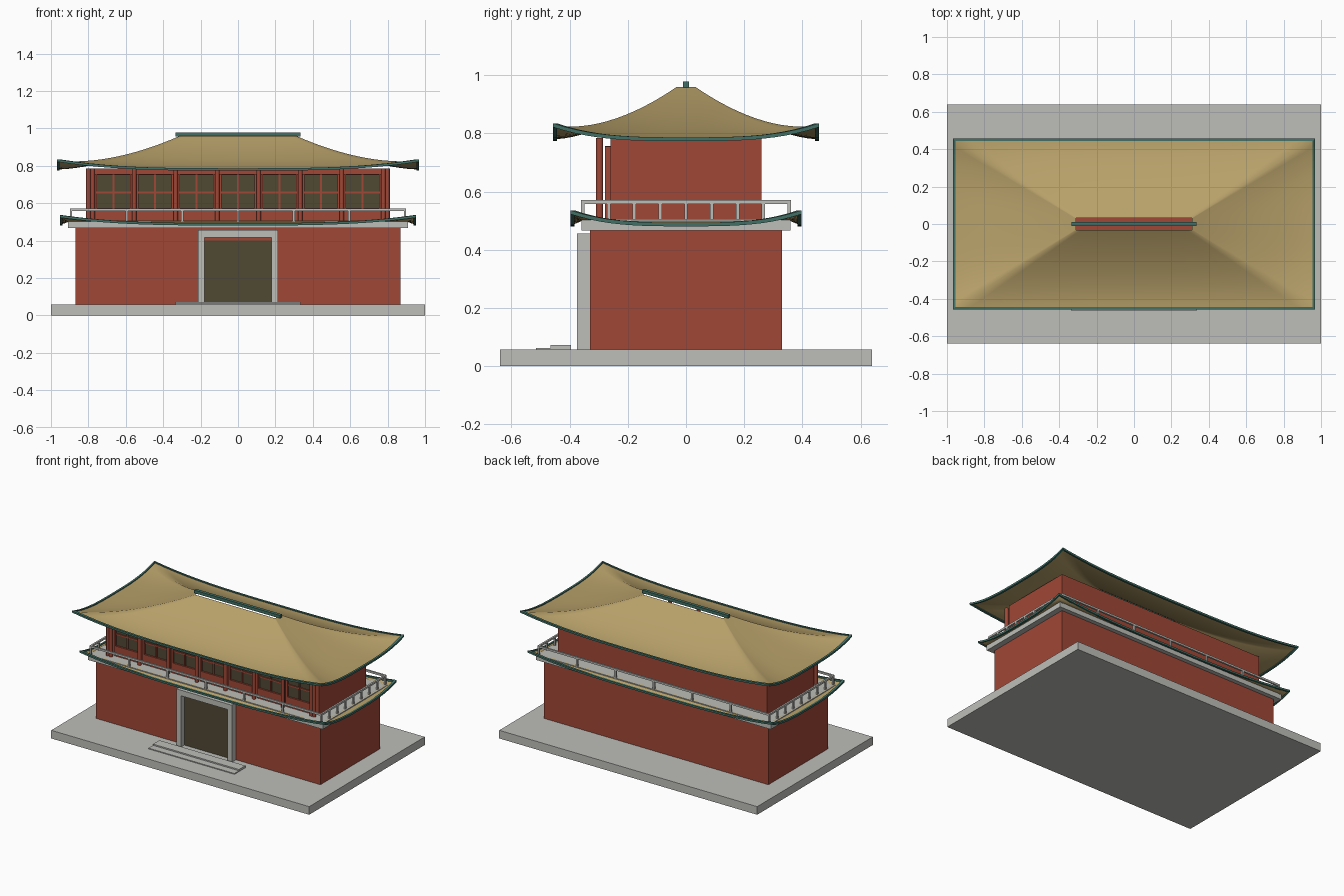
import bpy, bmesh, math
from mathutils import Matrix

if "Cube" in bpy.data.objects:
    bpy.data.objects.remove(bpy.data.objects["Cube"])


def material(name, rgb):
    m = bpy.data.materials.new(name)
    lin = [((c / 255 + 0.055) / 1.055) ** 2.4 for c in rgb]
    m.diffuse_color = (*lin, 1)
    m.use_nodes = True
    m.node_tree.nodes["Principled BSDF"].inputs["Base Color"].default_value = m.diffuse_color
    return m


STONE = material("pale_stone", (190, 191, 186))
RED = material("brick_red", (160, 71, 54))
GOLD = material("ochre_tile", (184, 161, 106))
TEAL = material("teal_trim", (66, 112, 101))
DARK = material("dark_brown", (80, 72, 51))


def finish(name, bm, mat, smooth=False):
    me = bpy.data.meshes.new(name)
    bm.to_mesh(me)
    bm.free()
    me.materials.append(mat)
    if smooth:
        me.polygons.foreach_set("use_smooth", [True] * len(me.polygons))
    ob = bpy.data.objects.new(name, me)
    bpy.context.collection.objects.link(ob)
    return ob


def add_box(bm, x0, x1, y0, y1, z0, z1):
    mat = (Matrix.Translation(((x0 + x1) / 2, (y0 + y1) / 2, (z0 + z1) / 2))
           @ Matrix.Diagonal((x1 - x0, y1 - y0, z1 - z0, 1)))
    bmesh.ops.create_cube(bm, size=1, matrix=mat)


def boxes(name, mat, *dims):
    bm = bmesh.new()
    for d in dims:
        add_box(bm, *d)
    return finish(name, bm, mat)


def perimeter(n):
    """Counter-clockwise unit rectangle: (x, y, position along the side)."""
    pts = []
    for side in range(4):
        for i in range(n):
            s = -1 + 2 * i / n
            pts.append([(1, s, s), (-s, 1, s), (-1, -s, s), (s, -1, s)][side])
    return pts


def swept_roof(name, inner, outer, z_in, z_out, lift, power, rings, n=24):
    """Curved hip roof sheet with raised corners and a trim along its eave."""
    per = perimeter(n)
    count = len(per)
    bm = bmesh.new()
    rows = []
    for j in range(rings + 1):
        t = j / rings
        hx = inner[0] + (outer[0] - inner[0]) * t
        hy = inner[1] + (outer[1] - inner[1]) * t
        z = z_out + (z_in - z_out) * (1 - t) ** power
        rows.append([bm.verts.new((x * hx, y * hy, z + lift * t * t * abs(s) ** 3.2))
                     for x, y, s in per])
    for a, b in zip(rows, rows[1:]):
        for i in range(count):
            k = (i + 1) % count
            bm.faces.new((a[i], b[i], b[k], a[k]))
    finish(name, bm, GOLD, True)

    # Square-section eave trim
    w, h = 0.007, 0.0065
    bm = bmesh.new()
    loops = []
    for dw, dz in ((-w, -h), (w, -h), (w, h), (-w, h)):
        loops.append([bm.verts.new((x * (outer[0] + dw), y * (outer[1] + dw),
                                    z_out + lift * abs(s) ** 3.2 + dz))
                      for x, y, s in per])
    for q in range(4):
        a, b = loops[q], loops[(q + 1) % 4]
        for i in range(count):
            k = (i + 1) % count
            bm.faces.new((a[i], a[k], b[k], b[i]))
    bmesh.ops.recalc_face_normals(bm, faces=bm.faces)
    finish(name + "_eave_trim", bm, TEAL)


# Base and steps
boxes("base_slab", STONE, (-1, 1, -0.64, 0.64, 0, 0.057))
boxes("entrance_steps", STONE,
      (-0.333, 0.333, -0.515, -0.455, 0.05, 0.063),
      (-0.333, 0.333, -0.465, -0.395, 0.05, 0.072))

# Storeys
boxes("lower_walls", RED, (-0.87, 0.87, -0.33, 0.33, 0.057, 0.467))
boxes("upper_walls", RED, (-0.81, 0.81, -0.26, 0.26, 0.5, 0.785))
boxes("balcony_floor", STONE, (-0.91, 0.91, -0.36, 0.36, 0.467, 0.505))

# Doorway
boxes("door_frame", STONE,
      (-0.215, -0.18, -0.375, -0.33, 0.057, 0.417),
      (0.18, 0.215, -0.375, -0.33, 0.057, 0.417),
      (-0.215, 0.215, -0.375, -0.33, 0.417, 0.456))
boxes("door_panel", DARK, (-0.18, 0.18, -0.337, -0.329, 0.057, 0.4))

# Roofs and ridge
swept_roof("lower_eave", (0.895, 0.345), (0.945, 0.39), 0.506, 0.487, 0.042, 1.3, 3)
swept_roof("main_roof", (0.31, 0.032), (0.962, 0.45), 0.96, 0.78, 0.048, 1.6, 14)
boxes("roof_ridge", TEAL, (-0.333, 0.333, -0.011, 0.011, 0.957, 0.978))

# Balcony railing: top rails and evenly spaced posts
RX, RY, R = 0.893, 0.355, 0.006
rail = []
for sgn in (-1, 1):
    rail.append((-RX - R, RX + R, sgn * RY - R, sgn * RY + R, 0.558, 0.571))
    rail.append((sgn * RX - R, sgn * RX + R, -RY - R, RY + R, 0.558, 0.571))
    for i in range(7):
        x = -RX + RX * i / 3
        rail.append((x - R, x + R, sgn * RY - R, sgn * RY + R, 0.5, 0.56))
    for i in range(1, 8):
        y = -RY + RY * i / 4
        rail.append((sgn * RX - R, sgn * RX + R, y - R, y + R, 0.5, 0.56))
boxes("balcony_railing", STONE, *rail)

# Seven window bays on the front
PITCH, HALF = 0.222, 0.088
glass, bars = [], []
for i in range(-3, 4):
    c = i * PITCH
    glass.append((c - HALF, c + HALF, -0.267, -0.259, 0.575, 0.752))
    y = (-0.279, -0.259)
    bars += [(c - HALF - 0.013, c - HALF, *y, 0.505, 0.755),
             (c + HALF, c + HALF + 0.013, *y, 0.505, 0.755),
             (c - HALF, c + HALF, *y, 0.505, 0.575),
             (c - HALF, c + HALF, *y, 0.75, 0.757),
             (c - 0.005, c + 0.005, -0.275, -0.259, 0.575, 0.75),
             (c - HALF, c + HALF, -0.274, -0.259, 0.651, 0.661)]
boxes("window_panes", DARK, *glass)
boxes("window_frames", RED, *bars)

# Round columns in front of the windows
bm = bmesh.new()
for i in range(8):
    x = (i - 3.5) * PITCH
    bmesh.ops.create_cone(bm, cap_ends=True, segments=12, radius1=0.0125, radius2=0.0125,
                          depth=0.285, matrix=Matrix.Translation((x, -0.297, 0.6425)))
for sgn in (-1, 1):
    bmesh.ops.create_cone(bm, cap_ends=True, segments=12, radius1=0.0125, radius2=0.0125,
                          depth=0.285, matrix=Matrix.Translation((sgn * 0.799, -0.297, 0.6425)))
columns = finish("front_columns", bm, RED)
bpy.context.view_layer.objects.active = columns
columns.select_set(True)
bpy.ops.object.shade_smooth_by_angle(angle=math.radians(40))
